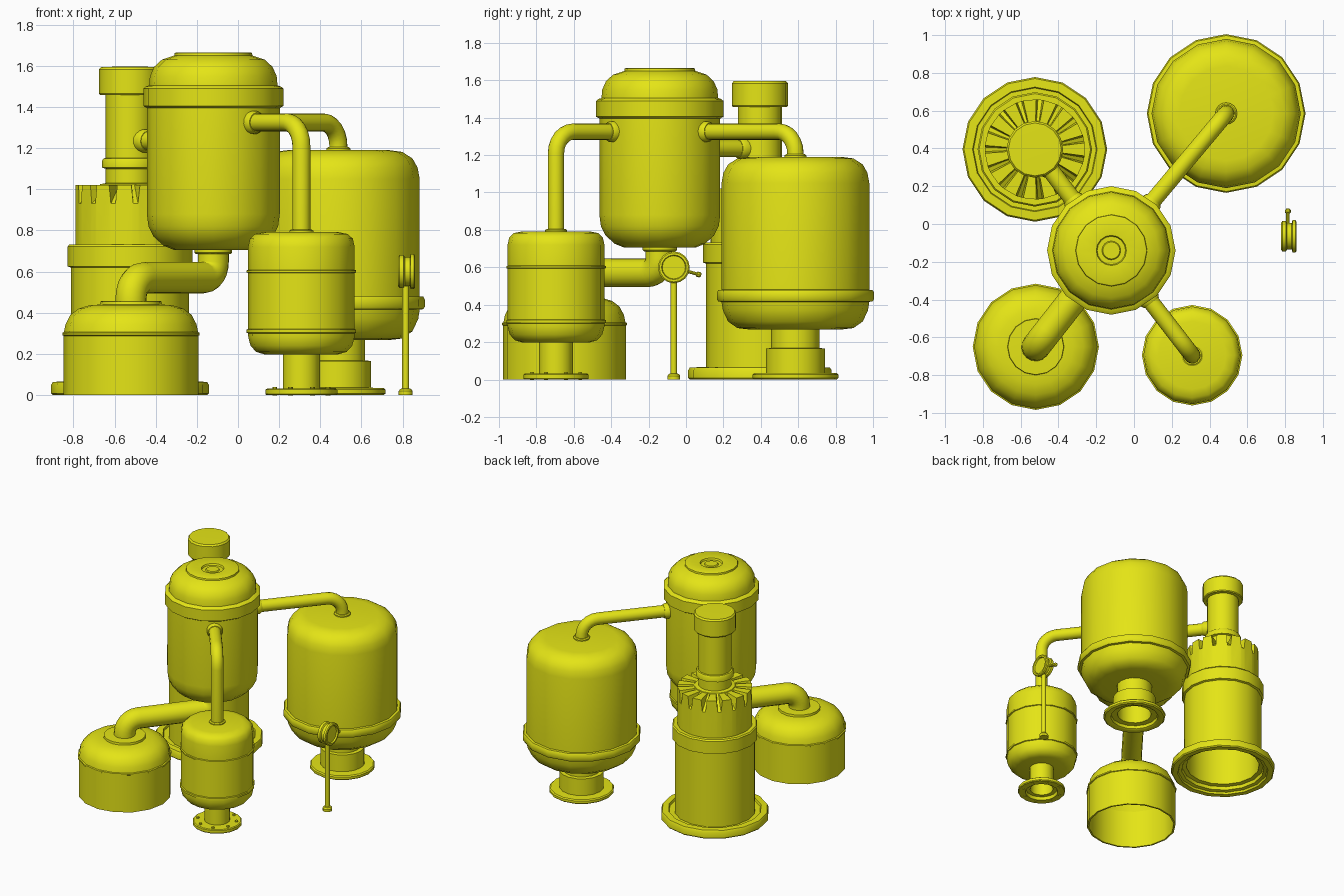
import bpy, bmesh, math
from mathutils import Vector

if "Cube" in bpy.data.objects:
    bpy.data.objects.remove(bpy.data.objects["Cube"])

yellow = bpy.data.materials.new("plant yellow")
yellow.diffuse_color = (0.78, 0.78, 0.008, 1)
yellow.use_nodes = True
yellow.node_tree.nodes["Principled BSDF"].inputs["Base Color"].default_value = yellow.diffuse_color


def finish(name, bm, angle=35):
    bmesh.ops.recalc_face_normals(bm, faces=bm.faces)
    me = bpy.data.meshes.new(name)
    bm.to_mesh(me)
    bm.free()
    ob = bpy.data.objects.new(name, me)
    me.materials.append(yellow)
    bpy.context.collection.objects.link(ob)
    bpy.ops.object.select_all(action='DESELECT')
    bpy.context.view_layer.objects.active = ob
    ob.select_set(True)
    bpy.ops.object.shade_smooth_by_angle(angle=math.radians(angle))
    return ob


def lathe(name, profile, at, axis=(0, 0, 1), n=16):
    """Revolve (radius, height) points around an axis; open ends stay open."""
    bm = bmesh.new()
    q = Vector((0, 0, 1)).rotation_difference(Vector(axis).normalized())
    rings = []
    for r, h in profile:
        if r == 0:
            rings.append([bm.verts.new(q @ Vector((0, 0, h)) + Vector(at))] * n)
        else:
            rings.append([bm.verts.new(q @ Vector((r * math.cos(2 * math.pi * i / n),
                         r * math.sin(2 * math.pi * i / n), h)) + Vector(at)) for i in range(n)])
    for a, b in zip(rings, rings[1:]):
        for i in range(n):
            j = (i + 1) % n
            bm.faces.new(dict.fromkeys((a[i], a[j], b[j], b[i])))
    return finish(name, bm)


def pipe(name, pts, radius, bends=(), n=16):
    """Round pipe along a path, with rounded 90 degree corners."""
    pts = [Vector(p) for p in pts]
    path = [(pts[0], (pts[1] - pts[0]).normalized())]
    for k, br in enumerate(bends):
        p = pts[k + 1]
        d1, d2 = (p - pts[k]).normalized(), (pts[k + 2] - p).normalized()
        c = p - d1 * br + d2 * br
        for s in range(7):
            t = math.pi / 2 * s / 6
            path.append((c - d2 * br * math.cos(t) + d1 * br * math.sin(t),
                         d1 * math.cos(t) + d2 * math.sin(t)))
    path.append((pts[-1], (pts[-1] - pts[-2]).normalized()))
    a, b = pts[0], pts[-1]
    side = Vector((-(b - a).y, (b - a).x, 0))
    side = side.normalized() if side.length > 1e-6 else Vector((1, 0, 0))
    bm = bmesh.new()
    rings = []
    for p, d in path:
        up = d.cross(side)
        rings.append([bm.verts.new(p + radius * (side * math.cos(2 * math.pi * i / n)
                     + up * math.sin(2 * math.pi * i / n))) for i in range(n)])
    for u, v in zip(rings, rings[1:]):
        for i in range(n):
            bm.faces.new((u[i], u[i - 1], v[i - 1], v[i]))
    for r in (rings[0], rings[-1]):
        bm.faces.new(r)
    return finish(name, bm)


def collar(name, at, axis, r, h):
    return lathe(name, [(0, 0), (r, 0), (r, h * .7), (r - .008, h), (0, h)], at, axis)


MAIN, LARGE, SMALL = (-.12, -.14), (.488, .585), (.308, -.695)
DOME, TOWER = (-.52, -.65), (-.525, .395)

# central vessel with lid band and ringed top
lathe("central_vessel", [(0, .705), (.19, .705), (.24, .725), (.29, .77), (.315, .82), (.323, .88),
      (.323, 1.395), (.34, 1.405), (.34, 1.49), (.328, 1.5), (.312, 1.505), (.308, 1.55), (.288, 1.595),
      (.25, 1.63), (.19, 1.65), (.188, 1.662), (.18, 1.666), (.08, 1.66), (.075, 1.648),
      (.05, 1.648), (.045, 1.655), (0, 1.655)], (*MAIN, 0))
collar("vessel_outlet_collar", (*MAIN, .71), (0, 0, -1), .092, .025)

# large tank on flanged foot
lathe("large_tank", [(0, .268), (.25, .268), (.31, .275), (.36, .31), (.388, .37), (.395, .415),
      (.413, .418), (.42, .43), (.42, .465), (.413, .478), (.395, .48), (.395, 1.05),
      (.385, 1.105), (.36, 1.15), (.31, 1.182), (.25, 1.19), (0, 1.19)], (*LARGE, 0))
lathe("large_tank_foot", [(.125, .26), (.125, .03), (.17, .03), (.175, .008), (.19, 0), (.22, 0),
      (.23, .008), (.23, .026), (.222, .034), (.158, .036), (.158, .166), (.13, .168), (.13, .27)],
      (*LARGE, 0))

# small tank with two seams, foot and flange bolts
lathe("small_tank", [(0, .198), (.18, .198), (.22, .21), (.247, .24), (.258, .28), (.259, .3), (.266, .303),
      (.266, .318), (.259, .321), (.259, .593), (.266, .596), (.266, .606), (.259, .609),
      (.259, .72), (.25, .76), (.225, .783), (.18, .792), (0, .792)], (*SMALL, 0))
lathe("small_tank_foot", [(.085, .2), (.085, .025), (.115, .025), (.12, 0), (.17, 0), (.175, .006),
      (.175, .026), (.168, .031), (.09, .031), (.09, .2)], (*SMALL, 0))
for k in range(8):
    a = math.pi / 4 * (k + .5)
    lathe(f"flange_bolt_{k}", [(0, -.003), (.012, -.003), (.012, .04), (0, .04)],
          (SMALL[0] + .14 * math.cos(a), SMALL[1] + .14 * math.sin(a), 0), n=6)

# low domed tank, open underneath
lathe("domed_tank", [(.315, .3), (.315, .0), (.328, 0), (.328, .035), (.328, .288), (.334, .291),
      (.334, .302), (.326, .306), (.318, .345), (.295, .39), (.255, .42), (.2, .437),
      (.15, .44), (.148, .456), (.09, .458), (0, .458)], (*DOME, 0))
lathe("domed_tank_ceiling", [(.315, .3), (.29, .38), (.2, .425), (0, .43)], (*DOME, 0))

# tower: flanged open base, body and band
lathe("tower_body", [(.27, .7), (.27, .05), (.3, .045), (.305, .02), (.33, .015), (.335, 0), (.375, 0),
      (.383, .008), (.383, .05), (.375, .064), (.33, .066), (.325, .05), (.287, .05), (.287, .62),
      (.303, .625), (.303, .722), (.295, .732), (.262, .732)], (*TOWER, 0))
lathe("tower_body_ceiling", [(0, .7), (.27, .7)], (*TOWER, 0))

# tower crown: fifteen teeth with sloping grooves between
bm = bmesh.new()
N, cols = 15, []
for k in range(N):
    base = 2 * math.pi * k / N
    for deg, top in ((-7.5, 1.02), (7.5, 1.02), (9.5, .93), (14.5, .93)):
        a = base + math.radians(deg)
        cs = Vector((math.cos(a), math.sin(a), 0))
        cols.append([bm.verts.new(cs * r + Vector((*TOWER, z)))
                     for r, z in ((.265, .725), (.265, top), (.15, 1.02), (.0, 1.02))])
for i in range(len(cols)):
    u, v = cols[i - 1], cols[i]
    for s in range(3):
        bm.faces.new((u[s], v[s], v[s + 1], u[s + 1]))
bmesh.ops.remove_doubles(bm, verts=bm.verts, dist=1e-5)
finish("tower_crown", bm, 10)

# tower chimney with collar and cap
lathe("tower_chimney", [(.15, 1.015), (.145, 1.025), (.118, 1.03), (.118, 1.1), (.135, 1.105), (.135, 1.14),
      (.128, 1.15), (.118, 1.152), (.118, 1.458), (.145, 1.458), (.15, 1.465), (.15, 1.583),
      (.14, 1.595), (0, 1.597)], (*TOWER, 0))

# connecting pipes, each with collars at both ends
for label, end, top in (("large", LARGE, 1.19), ("small", SMALL, .79)):
    d = (Vector(end) - Vector(MAIN)).normalized()
    s = Vector(MAIN) + d * .28
    pipe(f"{label}_tank_pipe", [(*s, 1.325), (*end, 1.325), (*end, top - .02)], .044, [.115])
    c = Vector(MAIN) + d * .3
    collar(f"{label}_pipe_wall_collar", (*c, 1.325), (*d, 0), .056, .05)
    collar(f"{label}_pipe_top_collar", (*end, top - .005), (0, 0, 1), .058, .02)
pipe("domed_tank_pipe", [(*MAIN, .72), (*MAIN, .57), (*DOME, .57), (*DOME, .44)], .076, [.08, .1])
d = (Vector(MAIN) - Vector(TOWER)).normalized()
pipe("tower_pipe", [(*(Vector(MAIN) - d * .28), 1.235), (*(Vector(TOWER) + d * .05), 1.235)], .046)
collar("tower_pipe_collar", (*(Vector(TOWER) + d * .1), 1.235), (*d, 0), .057, .05)
collar("tower_pipe_wall_collar", (*(Vector(MAIN) - d * .3), 1.235), (*-d, 0), .057, .05)

# dial gauge on a post with a small side lever
G = (.815, -.065)
lathe("gauge_post", [(0, 0), (.034, 0), (.034, .02), (.026, .03), (.017, .032), (.017, .53), (0, .53)],
      (*G, 0), n=12)
lathe("gauge_head", [(0, -.037), (.07, -.037), (.08, -.03), (.08, -.01), (.07, -.004), (.07, .02),
      (.085, .024), (.085, .04), (.078, .045), (.066, .045), (.062, .034), (0, .034)],
      (*G, .6), (1, 0, 0), 16)
lathe("gauge_lever", [(0, .06), (.009, .06), (.009, .125), (.015, .13), (.015, .145), (.009, .152), (0, .152)],
      (*G, .6), (0, .96, -.28), 10)
